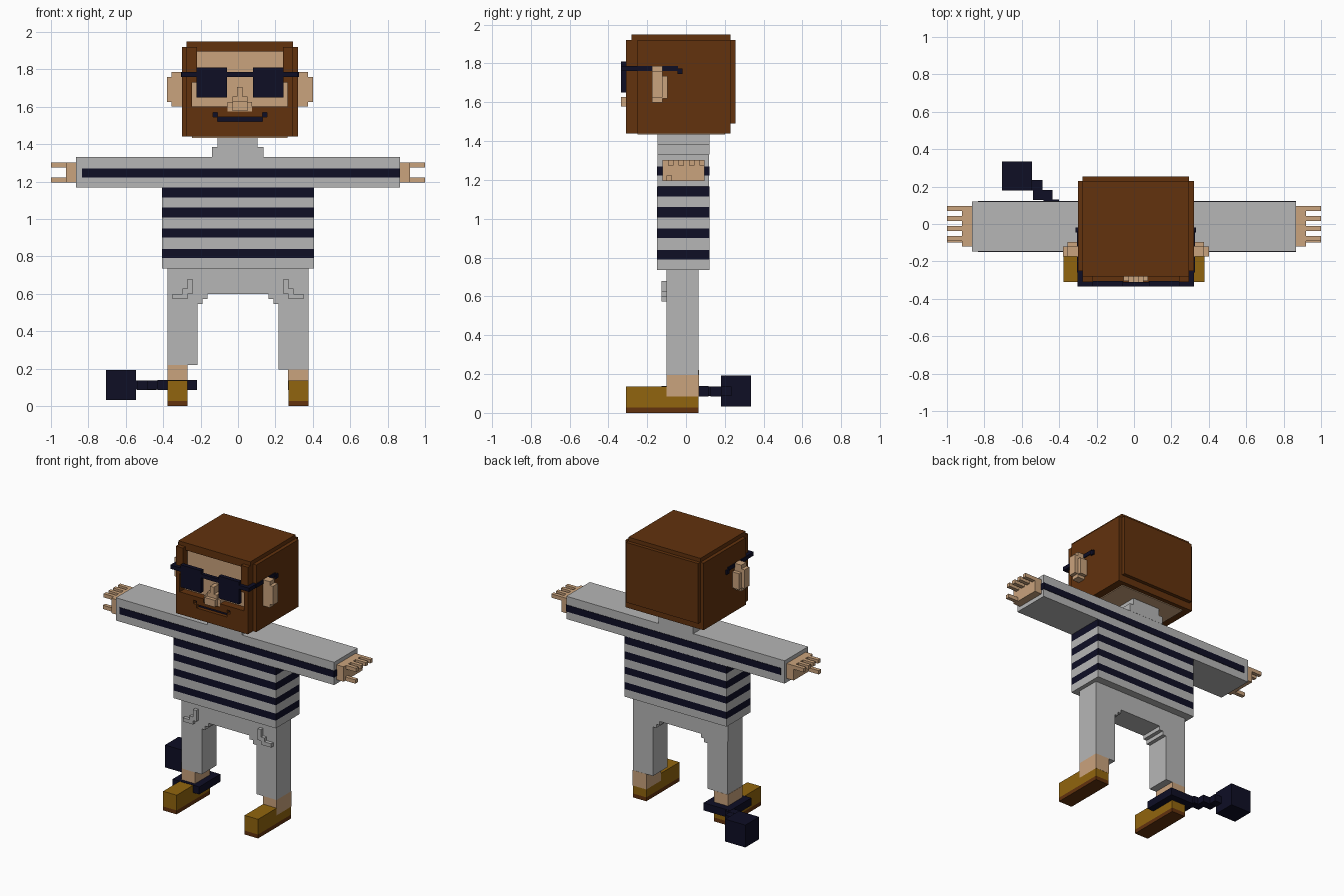
import bpy, bmesh

cube = bpy.data.objects.get("Cube")
if cube:
    bpy.data.objects.remove(cube, do_unlink=True)


def material(name, rgb):
    # sRGB bytes to linear
    lin = [(c / 255 / 12.92) if c <= 10 else ((c / 255 + 0.055) / 1.055) ** 2.4 for c in rgb]
    m = bpy.data.materials.new(name)
    m.use_nodes = True
    m.diffuse_color = (*lin, 1)
    m.node_tree.nodes["Principled BSDF"].inputs["Base Color"].default_value = (*lin, 1)
    return m


GREY = material("light grey", (182, 182, 182))
NAVY = material("dark navy", (14, 14, 37))
SKIN = material("skin", (202, 163, 125))
BROWN = material("dark brown", (98, 50, 13))
OCHRE = material("ochre", (145, 101, 14))


def part(name, mat, *boxes):
    """One object made of boxes given as (x0, x1, y0, y1, z0, z1)."""
    bm = bmesh.new()
    for x0, x1, y0, y1, z0, z1 in boxes:
        verts = bmesh.ops.create_cube(bm, size=1)["verts"]
        for v in verts:
            v.co = (x1 if v.co.x > 0 else x0, y1 if v.co.y > 0 else y0, z1 if v.co.z > 0 else z0)
    me = bpy.data.meshes.new(name)
    bm.to_mesh(me)
    bm.free()
    me.materials.append(mat)
    ob = bpy.data.objects.new(name, me)
    bpy.context.collection.objects.link(ob)
    return ob


def flip(boxes, c=0.0):
    """Mirror boxes across x = c."""
    return [(2 * c - b[1], 2 * c - b[0], *b[2:]) for b in boxes]


def pair(name, mat, boxes, c=0.0):
    part("left_" + name, mat, *boxes)
    part("right_" + name, mat, *flip(boxes, c))


HC = 0.01  # centre line of the head

# Head and hair
part("head_hair", BROWN,
     (-0.30, 0.32, -0.25, 0.23, 1.44, 1.92),
     (-0.275, 0.295, -0.255, 0.23, 1.92, 1.948),
     (-0.275, 0.295, 0.23, 0.255, 1.49, 1.92))
part("fringe", BROWN, (-0.275, 0.295, -0.282, -0.25, 1.895, 1.948))
pair("hair_side", BROWN, [(0.24, 0.295, -0.31, -0.25, 1.73, 1.92),
                          (0.265, 0.295, -0.31, -0.25, 1.60, 1.73)], HC)
part("face", SKIN, (-0.245, 0.265, -0.257, -0.24, 1.59, 1.895))
part("head_underside", SKIN, (-0.245, 0.265, -0.25, 0.20, 1.434, 1.45))

# Beard with a slot for the mouth
part("beard", BROWN,
     (-0.275, 0.295, -0.31, -0.25, 1.44, 1.52),
     (-0.275, -0.11, -0.31, -0.25, 1.52, 1.545),
     (0.13, 0.295, -0.31, -0.25, 1.52, 1.545),
     (-0.275, -0.135, -0.31, -0.25, 1.545, 1.60),
     (0.155, 0.295, -0.31, -0.25, 1.545, 1.60),
     (-0.11, 0.13, -0.31, -0.25, 1.545, 1.575),
     (-0.135, -0.055, -0.31, -0.25, 1.57, 1.60),
     (0.075, 0.155, -0.31, -0.25, 1.57, 1.60))
part("mouth", NAVY, (-0.11, 0.13, -0.285, -0.25, 1.52, 1.545),
     (-0.135, -0.11, -0.285, -0.25, 1.545, 1.57),
     (0.13, 0.155, -0.285, -0.25, 1.545, 1.57))

# Nose
part("nose", SKIN, (-0.055, 0.075, -0.305, -0.25, 1.575, 1.625),
     (-0.03, 0.05, -0.334, -0.25, 1.578, 1.627),
     (-0.03, 0.05, -0.31, -0.25, 1.627, 1.655),
     (-0.005, 0.025, -0.31, -0.25, 1.655, 1.705))

# Ears
pair("ear", SKIN, [(0.32, 0.375, -0.175, -0.12, 1.60, 1.787),
                   (0.375, 0.40, -0.175, -0.12, 1.625, 1.76),
                   (0.32, 0.375, -0.12, -0.095, 1.62, 1.735)], HC)

# Sunglasses
pair("lens", NAVY, [(0.08, 0.242, -0.335, -0.305, 1.65, 1.81)], HC)
part("glasses_bar", NAVY, (-0.30, 0.32, -0.335, -0.31, 1.76, 1.787))
pair("temple", NAVY, [(0.295, 0.322, -0.335, -0.25, 1.76, 1.787),
                      (0.31, 0.326, -0.26, -0.04, 1.76, 1.787),
                      (0.31, 0.332, -0.045, -0.018, 1.745, 1.775)], HC)

# Neck and arms
part("neck", GREY, (-0.11, 0.105, -0.148, 0.12, 1.385, 1.44),
     (-0.14, 0.135, -0.148, 0.12, 1.33, 1.385))
part("arms", GREY, (-0.865, 0.865, -0.147, 0.119, 1.167, 1.33))
part("arm_stripe", NAVY, (-0.835, 0.867, -0.15, 0.122, 1.222, 1.27))

# Hands with four fingers and a thumb
hand = [(0.865, 0.92, -0.12, 0.096, 1.195, 1.302),
        (0.92, 1.0, -0.10, -0.073, 1.195, 1.222)]
hand += [(0.92, 1.0, y, y + 0.027, 1.275, 1.302) for y in (-0.092, -0.038, 0.016, 0.069)]
pair("hand", SKIN, hand)

# Striped torso
bands = [0.735, 0.79, 0.84, 0.90, 0.95, 1.007, 1.06, 1.115, 1.167]
layers = [(-0.405, 0.405, -0.15, 0.12, a, b) for a, b in zip(bands, bands[1:])]
part("torso_light_bands", GREY, *layers[0::2])
part("torso_dark_bands", NAVY, *layers[1::2])

# Trousers
part("hips", GREY, (-0.378, 0.376, -0.10, 0.065, 0.60, 0.735))
for name, s, z0 in (("left_leg", 1, 0.195), ("right_leg", -1, 0.22)):
    leg = [(0.217, 0.376, -0.10, 0.065, z0, 0.60),
           (0.19, 0.217, -0.10, 0.065, 0.546, 0.60),
           (0.163, 0.19, -0.10, 0.065, 0.573, 0.60)]
    part(name, GREY, *(leg if s > 0 else flip(leg)))
pair("pocket", GREY, [(0.243, 0.27, -0.125, -0.10, 0.60, 0.68),
                      (0.27, 0.297, -0.125, -0.10, 0.60, 0.627),
                      (0.27, 0.35, -0.125, -0.10, 0.573, 0.60)])

# Ankles and shoes
part("left_ankle", SKIN, (0.268, 0.376, -0.10, 0.066, 0.085, 0.195))
part("right_ankle", SKIN, (-0.378, -0.27, -0.10, 0.066, 0.085, 0.22))
pair("shoe", OCHRE, [(0.269, 0.376, -0.31, -0.10, 0.028, 0.137),
                     (0.269, 0.376, -0.10, 0.065, 0.028, 0.085)])
pair("sole", BROWN, [(0.269, 0.376, -0.31, 0.065, 0.0, 0.028)])

# Shackle, chain and weight on the right ankle
part("shackle", NAVY, (-0.43, -0.378, -0.125, 0.115, 0.085, 0.139),
     (-0.27, -0.22, -0.125, 0.115, 0.085, 0.139),
     (-0.378, -0.27, -0.125, -0.098, 0.085, 0.139),
     (-0.378, -0.27, 0.063, 0.115, 0.085, 0.139))
part("chain", NAVY, (-0.485, -0.40, 0.075, 0.13, 0.087, 0.137),
     (-0.54, -0.435, 0.127, 0.182, 0.085, 0.135),
     (-0.56, -0.49, 0.18, 0.235, 0.087, 0.137))
part("weight", NAVY, (-0.705, -0.545, 0.18, 0.335, 0.033, 0.193))
